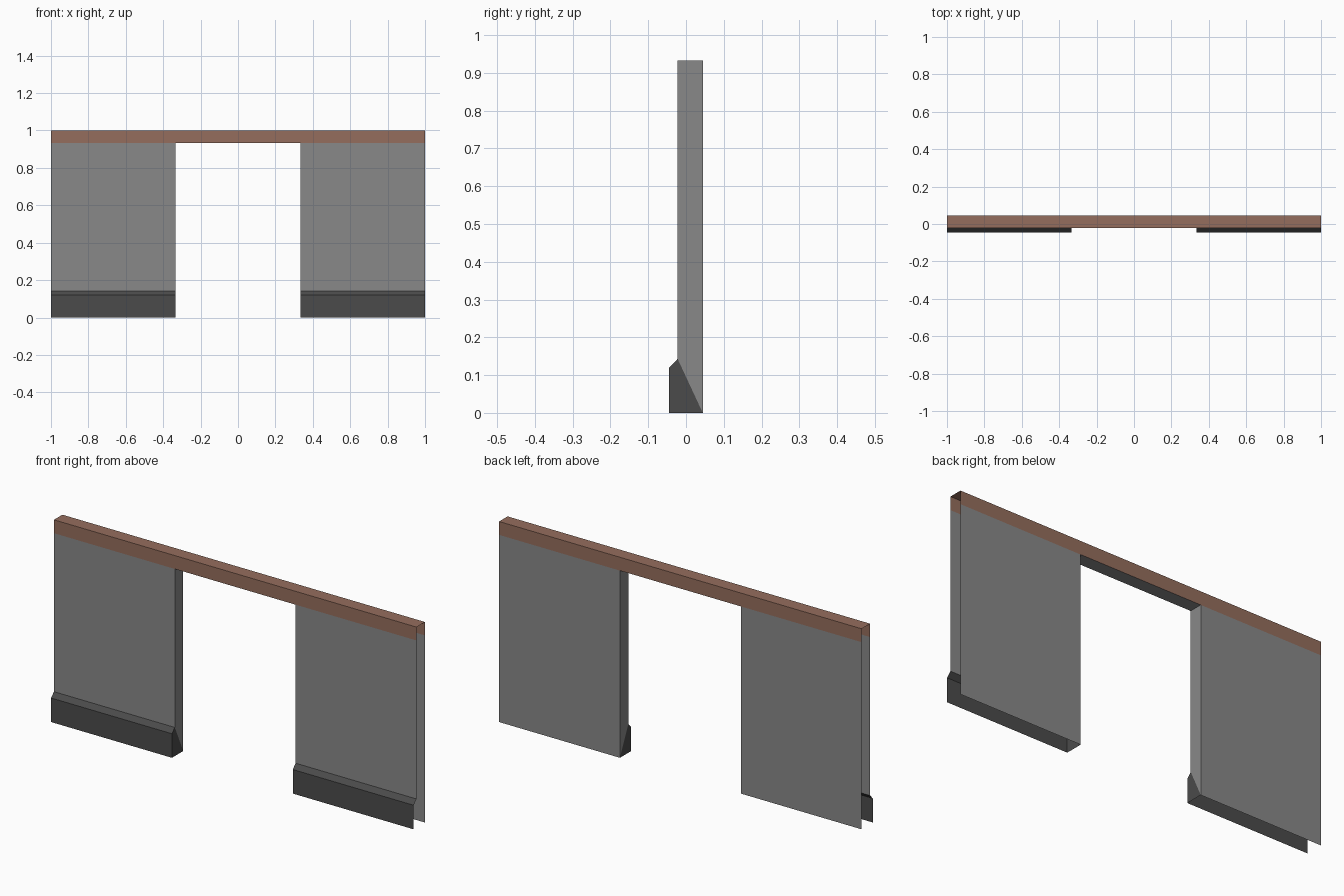
import bpy, bmesh

if "Cube" in bpy.data.objects:
    bpy.data.objects.remove(bpy.data.objects["Cube"])

FRONT, BACK, PLINTH = -0.0222, 0.0444, -0.0444   # wall faces and plinth face in y
HEAD, TOP = 0.9333, 1.0                          # underside and top of the rail
DOOR, END = 0.3333, 1.0                          # half widths of opening and wall
SLOPE, SKIRT = 0.12, 0.143                       # plinth bevel heights


def material(name, rgb):
    mat = bpy.data.materials.new(name)
    mat.diffuse_color = (*rgb, 1)
    mat.use_nodes = True
    mat.node_tree.nodes["Principled BSDF"].inputs["Base Color"].default_value = mat.diffuse_color
    return mat


def mesh_object(name, faces, mat=None, mirror=False):
    bm = bmesh.new()
    for face in faces:
        bm.faces.new([bm.verts.new(p) for p in face])
    bmesh.ops.remove_doubles(bm, verts=bm.verts, dist=1e-5)
    bmesh.ops.recalc_face_normals(bm, faces=bm.faces)
    me = bpy.data.meshes.new(name)
    bm.to_mesh(me)
    bm.free()
    ob = bpy.data.objects.new(name, me)
    bpy.context.collection.objects.link(ob)
    if mat:
        me.materials.append(mat)
    if mirror:
        ob.modifiers.new("mirror", 'MIRROR').use_axis[0] = True
    return ob


def sweep(profile, x0, x1):
    """Open strip: a (y, z) profile stretched along x."""
    return [[(x0, *a), (x1, *a), (x1, *b), (x0, *b)]
            for a, b in zip(profile, profile[1:])]


def cap(profile, x):
    return [[(x, *p) for p in profile]]


brown = material("brown", (0.30, 0.155, 0.11))
dark = material("dark_grey", (0.07, 0.07, 0.07))
grey = material("grey", (0.25, 0.25, 0.25))

# Hollow wall panels: front and back skins plus door jamb, outer ends and base open
jamb = [(FRONT, SKIRT), (FRONT, HEAD), (BACK, HEAD), (BACK, 0)]
mesh_object("wall_panels",
            sweep(jamb[:2], DOOR, END) + sweep(jamb[2:], DOOR, END) + cap(jamb, DOOR),
            grey, mirror=True)

# Bevelled plinth on the front, closed only at the doorway
skirt = [(PLINTH, 0), (PLINTH, SLOPE), (FRONT, SKIRT)]
mesh_object("plinths",
            sweep(skirt, DOOR, END) + cap(skirt + [(BACK, 0)], DOOR),
            dark, mirror=True)

# Underside of the opening
mesh_object("door_lintel", sweep([(FRONT, HEAD), (BACK, HEAD)], -DOOR, DOOR), grey)

# Top rail, an open channel running the full length
mesh_object("top_rail",
            sweep([(FRONT, HEAD), (FRONT, TOP), (BACK, TOP), (BACK, HEAD)], -END, END),
            brown)

# Orient the single-sided skins outward
for name, out in (("wall_panels", (0.6667, BACK, 0.5)), ("plinths", None),
                  ("door_lintel", None), ("top_rail", None)):
    me = bpy.data.objects[name].data
    bm = bmesh.new()
    bm.from_mesh(me)
    for f in bm.faces:
        n, c = f.normal, f.calc_center_median()
        if abs(n.x) > 0.9:
            wrong = n.x > 0
        elif abs(n.z) > 0.9:
            wrong = (n.z > 0) != (name == "top_rail")
        else:
            wrong = n.y * (c.y - 0.011) < 0
        if wrong:
            f.normal_flip()
    bm.to_mesh(me)
    bm.free()
